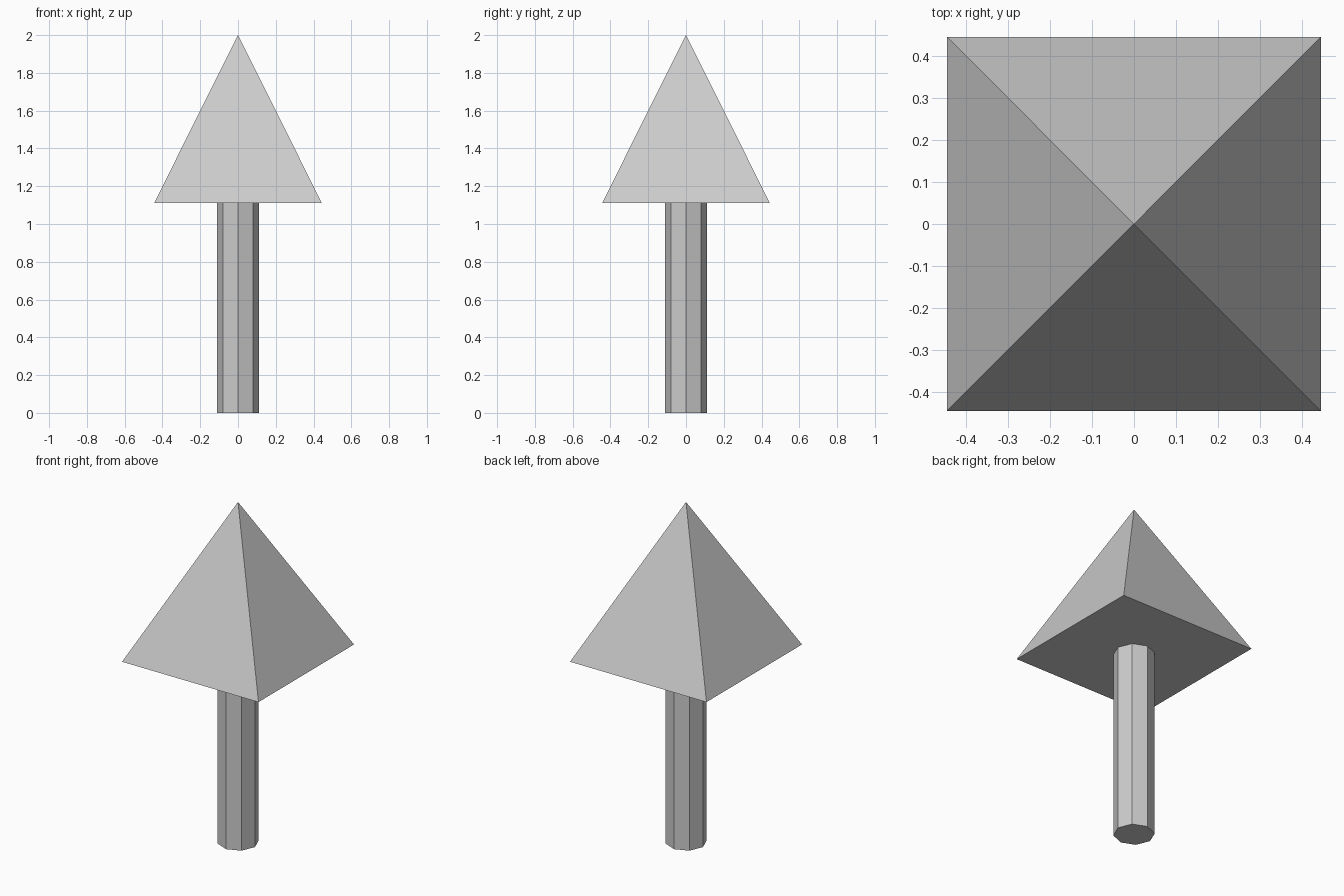
import bpy
from math import pi, sqrt

if "Cube" in bpy.data.objects:
    bpy.data.objects.remove(bpy.data.objects["Cube"])

JOINT_Z = 1.111
TOP_Z = 2.0
HALF_WIDTH = 0.444
SHAFT_RADIUS = 0.111


def add_cone(name, sides, r_bottom, r_top, z0, z1, turn=0.0):
    bpy.ops.mesh.primitive_cone_add(
        vertices=sides, radius1=r_bottom, radius2=r_top, depth=z1 - z0,
        location=(0, 0, (z0 + z1) / 2), rotation=(0, 0, turn))
    obj = bpy.context.object
    obj.name = name
    return obj


# Eight-sided shaft, with corners on the x and y axes
add_cone("shaft", 8, SHAFT_RADIUS, SHAFT_RADIUS, 0.0, JOINT_Z)

# Square pyramid head, sides parallel to the axes
add_cone("pyramid_head", 4, HALF_WIDTH * sqrt(2), 0.0, JOINT_Z, TOP_Z, pi / 4)
